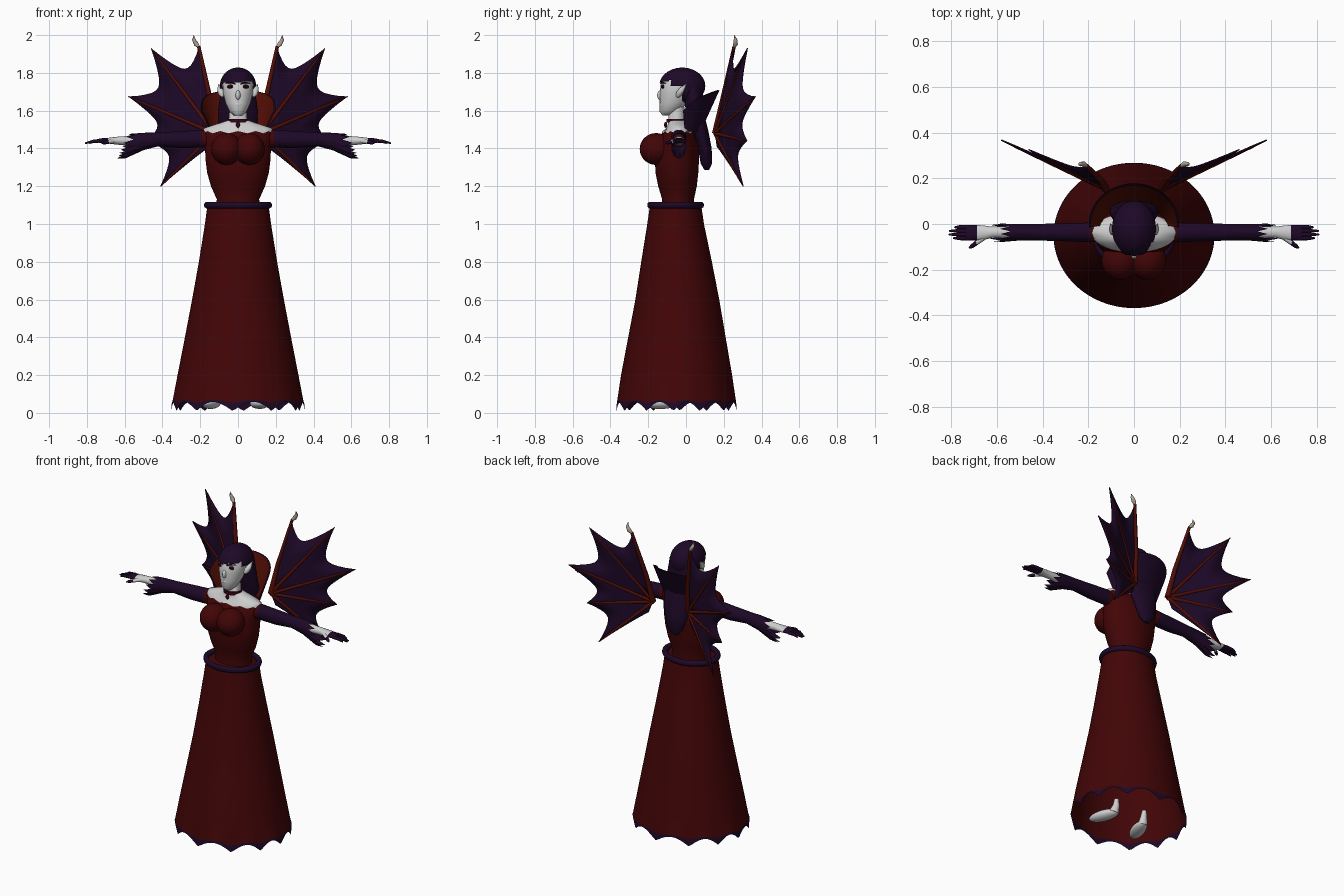
import bpy, bmesh, math
from mathutils import Vector, Matrix

cube = bpy.data.objects.get("Cube")
if cube:
    bpy.data.objects.remove(cube, do_unlink=True)


def material(name, r, g, b):
    m = bpy.data.materials.new(name)
    m.use_nodes = True
    m.diffuse_color = (r, g, b, 1)
    m.node_tree.nodes["Principled BSDF"].inputs["Base Color"].default_value = (r, g, b, 1)
    return m


RED = material("dress_red", .055, .0015, .002)
RUST = material("bone_red", .08, .004, .0015)
PURPLE = material("dark_purple", .0125, .0025, .02)
SKIN = material("pale_skin", .62, .62, .62)
CLAW = material("claw_ivory", .42, .37, .31)
WINE = material("wine", .035, .001, .006)
BLACK = material("black", .004, .002, .004)


def finish(name, bm, mats):
    bmesh.ops.recalc_face_normals(bm, faces=bm.faces)
    me = bpy.data.meshes.new(name)
    bm.to_mesh(me)
    bm.free()
    for m in mats:
        me.materials.append(m)
    for p in me.polygons:
        p.use_smooth = True
    me.set_sharp_from_angle(angle=math.radians(50))
    ob = bpy.data.objects.new(name, me)
    bpy.context.collection.objects.link(ob)
    return ob


def skin_rows(bm, rows, bands=None, closed=True):
    """Join neighbouring rows of points with quads."""
    rows = [[bm.verts.new(p) for p in row] for row in rows]
    n = len(rows[0])
    for i, (a, b) in enumerate(zip(rows, rows[1:])):
        for j in range(n if closed else n - 1):
            k = (j + 1) % n
            f = bm.faces.new((a[j], a[k], b[k], b[j]))
            f.material_index = bands[i] if bands else 0
    return rows


def loft(name, rings, mats, axis="Z", n=28, bands=None, jag=None, caps=True):
    """Ellipse rings (t, c1, c2, r1, r2) along an axis; jag shifts points along it."""
    rows = []
    for i, (t, c1, c2, r1, r2) in enumerate(rings):
        row = []
        for j in range(n):
            a = 2 * math.pi * j / n
            u, v = c1 + r1 * math.cos(a), c2 + r2 * math.sin(a)
            w = t + (jag(i, a) if jag else 0)
            row.append((u, v, w) if axis == "Z" else (w, u, v))
        rows.append(row)
    bm = bmesh.new()
    rows = skin_rows(bm, rows, bands)
    if caps:
        bm.faces.new(rows[0]).material_index = bands[0] if bands else 0
        bm.faces.new(rows[-1]).material_index = bands[-1] if bands else 0
    return finish(name, bm, mats)


def tube(name, pts, radii, mat, n=8):
    pts = [Vector(p) for p in pts]
    rows = []
    for i, p in enumerate(pts):
        d = pts[min(i + 1, len(pts) - 1)] - pts[max(i - 1, 0)]
        q = d.to_track_quat("Z", "Y")
        rows.append([p + q @ Vector((radii[i] * math.cos(2 * math.pi * j / n),
                                     radii[i] * math.sin(2 * math.pi * j / n), 0)) for j in range(n)])
    bm = bmesh.new()
    rows = skin_rows(bm, rows)
    bm.faces.new(rows[0])
    bm.faces.new(rows[-1])
    return finish(name, bm, [mat])


def ball(name, loc, size, mat, keep=None, segs=24, turn=0):
    bm = bmesh.new()
    mx = Matrix.Translation(loc) @ Matrix.Rotation(turn, 4, "Z") @ Matrix.Diagonal((*size, 1))
    bmesh.ops.create_uvsphere(bm, u_segments=segs, v_segments=segs, radius=1, matrix=mx)
    if keep:
        gone = [f for f in bm.faces if not keep(f.calc_center_median())]
        bmesh.ops.delete(bm, geom=gone, context="FACES")
    return finish(name, bm, [mat])


# Skirt with pointed purple hem
def hem(i, a):
    arch = abs(math.sin(6 * a + .4 + .5 * math.sin(2 * a)))
    return (.048 * arch, .016 * arch)[i] if i < 2 else 0


loft("skirt", [(.01, 0, -.05, .352, .318), (.052, 0, -.05, .347, .315), (.2, 0, -.05, .32, .294),
               (.4, 0, -.048, .281, .258), (.6, 0, -.046, .243, .222), (.8, 0, -.05, .207, .187),
               (1, 0, -.055, .175, .15), (1.09, 0, -.055, .163, .137), (1.1, 0, -.05, .1, .08)],
     [PURPLE, RED], n=144, bands=[0] + [1] * 7, jag=hem, caps=False)

# Belt
bpy.ops.mesh.primitive_torus_add(location=(0, -.055, 1.1), major_radius=.163, minor_radius=.018,
                                 major_segments=40, minor_segments=10)
belt = bpy.context.object
belt.name = "belt"
belt.scale.y = .83
belt.data.materials.append(PURPLE)
bpy.ops.object.shade_smooth()

# Bodice, bare shoulders and neck
loft("torso", [(1.08, 0, -.045, .12, .09), (1.13, 0, -.042, .112, .084), (1.2, 0, -.045, .143, .102),
               (1.27, 0, -.048, .163, .113), (1.34, 0, -.048, .172, .117), (1.42, 0, -.042, .175, .112),
               (1.486, 0, -.038, .188, .085), (1.508, 0, -.038, .178, .066), (1.53, 0, -.043, .11, .052),
               (1.55, 0, -.05, .05, .044), (1.62, 0, -.05, .043, .042)],
     [RED, SKIN], n=48, bands=[0] * 6 + [1] * 4,
     jag=lambda i, a: .006 * math.cos(12 * a) if i == 6 else 0)

# Choker and pendant
loft("choker", [(1.537, 0, -.052, .057, .052), (1.557, 0, -.052, .055, .05)], [WINE])
ball("pendant", (0, -.108, 1.525), (.011, .008, .016), WINE, segs=10)

# Head
loft("head", [(1.575, 0, -.1, .022, .025), (1.595, 0, -.088, .045, .052), (1.64, 0, -.065, .066, .074),
              (1.69, 0, -.052, .079, .088), (1.74, 0, -.045, .082, .088), (1.79, 0, -.04, .068, .064)], [SKIN])
ball("nose", (0, -.135, 1.682), (.013, .018, .026), SKIN, segs=14)
ball("mouth", (0, -.128, 1.632), (.024, .013, .012), SKIN, segs=12)

# Hair cap, open over the face, and long hair down the back
ball("hair_cap", (0, -.02, 1.73), (.096, .122, .098), PURPLE,
     keep=lambda c: c.y > -.02 or c.z > 1.75 + .12 * max(c.x, 0) - .03 * (c.y > -.08), segs=48)
loft("long_hair", [(1.74, 0, .03, .085, .06), (1.6, 0, .045, .106, .045), (1.5, 0, .075, .1, .042),
                   (1.4, 0, .1, .078, .036), (1.32, 0, .108, .052, .03), (1.285, 0, .11, .02, .012)], [PURPLE])

# Standing collar: red lining and purple outside
for name, mat, gap in (("collar_lining", RUST, 0), ("collar_outside", PURPLE, .008)):
    rows = []
    for u in (0, .25, .5, .75, 1):
        row = []
        for j in range(25):
            a = math.radians(-95 + 190 * j / 24)
            back = max(math.cos(a), 0) ** .5
            row.append(((.14 + .05 * u + gap) * math.sin(a), (.07 + .1 * u + gap) * math.cos(a),
                        1.49 + u * (.11 + .11 * back)))
        rows.append(row)
    bm = bmesh.new()
    skin_rows(bm, rows, closed=False)
    finish(name, bm, [mat])

for s, side in ((1, "left_"), (-1, "right_")):
    def P(x, y, z):
        return Vector((s * x, y, z))

    # Face details
    ball(side + "eye", P(.037, -.122, 1.727), (.021, .009, .011), WINE, segs=12)
    ball(side + "pupil", P(.037, -.129, 1.727), (.006, .004, .007), BLACK, segs=8)
    tube(side + "brow", [P(.012, -.134, 1.741), P(.036, -.13, 1.749), P(.064, -.108, 1.746)],
         [.003, .005, .002], PURPLE, 6)
    tube(side + "ear", [P(.078, -.045, 1.675), P(.088, -.035, 1.692), P(.096, -.022, 1.712), P(.103, .003, 1.742)],
         [.01, .018, .015, .001], SKIN)

    # Bust
    ball(side + "bust", P(.06, -.158, 1.397), (.082, .087, .084), RED)

    # Sleeve with red shoulder edge and ragged cuff hanging lower underneath
    def rag(i, a):
        if i < 5:
            return 0
        return s * (.022 * math.cos(11 * a) - .028 * math.sin(a))

    loft(side + "sleeve", [(s * x, y, z, ry, rz) for x, y, z, ry, rz in (
        (.15, -.038, 1.45, .04, .045), (.19, -.037, 1.452, .043, .047), (.3, -.036, 1.447, .04, .045),
        (.42, -.036, 1.448, .036, .036), (.5, -.036, 1.437, .036, .046), (.59, -.038, 1.412, .04, .065))],
         [RED, PURPLE], axis="X", n=44, bands=[0, 1, 1, 1, 1], jag=rag, caps=False)

    # Forearm, hand and dark fingers
    loft(side + "hand", [(s * x, y, 1.441, ry, rz) for x, y, ry, rz in (
        (.45, -.036, .026, .026), (.56, -.036, .026, .025), (.62, -.036, .024, .023),
        (.655, -.038, .031, .019), (.688, -.038, .034, .015), (.735, -.038, .033, .012))],
         [SKIN, PURPLE], axis="X", n=16, bands=[0, 0, 0, 0, 1])
    for k in range(4):
        y = -.062 + .016 * k
        reach = (.79, .81, .808, .785)[k]
        tube(side + "finger_" + str(k + 1), [P(.72, y, 1.441), P(.765, y, 1.438), P(reach, y, 1.428)],
             [.01, .009, .004], PURPLE)
    tube(side + "thumb", [P(.64, -.045, 1.44), P(.67, -.068, 1.438), P(.69, -.083, 1.434)],
         [.012, .012, .01], SKIN)
    tube(side + "thumb_tip", [P(.688, -.081, 1.434), P(.71, -.098, 1.43), P(.722, -.106, 1.427)],
         [.0105, .009, .003], PURPLE)

    # Wing membrane, scalloped between the finger tips
    root = P(.125, .155, 1.48)
    tips = [P(.205, .25, 1.94), P(.46, .325, 1.93), P(.58, .367, 1.675),
            P(.48, .322, 1.44), P(.41, .303, 1.2), P(.15, .165, 1.41)]
    edge = []
    for i, (a, b) in enumerate(zip(tips, tips[1:])):
        pull = .25 if i < 4 else .1
        for k in range(10):
            p = a.lerp(b, k / 10)
            edge.append(p.lerp(root, pull * math.sin(math.pi * k / 10) ** .8))
    edge.append(tips[-1])
    bm = bmesh.new()
    skin_rows(bm, [[root.lerp(p, t) for p in edge] for t in (.02, .35, .7, 1)], closed=False)
    wing = finish(side + "wing_membrane", bm, [PURPLE])
    thick = wing.modifiers.new("thickness", "SOLIDIFY")
    thick.thickness = .006
    thick.offset = 0

    # Wing bones and claw
    tube(side + "wing_arm", [root, P(.148, .195, 1.66), P(.208, .255, 1.94)], [.018, .014, .009], RUST)
    for i, tip in enumerate(tips[1:5]):
        tube(side + "wing_bone_" + str(i + 1), [root, root.lerp(tip, .5), root.lerp(tip, .85), tip],
             [.012, .009, .006, .003], RUST)
    tube(side + "wing_claw", [P(.208, .255, 1.938), P(.221, .262, 1.952), P(.234, .262, 1.975), P(.234, .255, 2)],
         [.008, .013, .01, .001], CLAW)

    # Foot and ankle
    x = .115 if s > 0 else .145
    ball(side + "foot", P(x, -.135, .05), (.042, .098, .029), SKIN, turn=s * .35)
    tube(side + "ankle", [P(x - .02, -.07, .05), P(x - .025, -.055, .09), P(x - .025, -.05, .13)],
         [.03, .02, .014], SKIN, 12)
